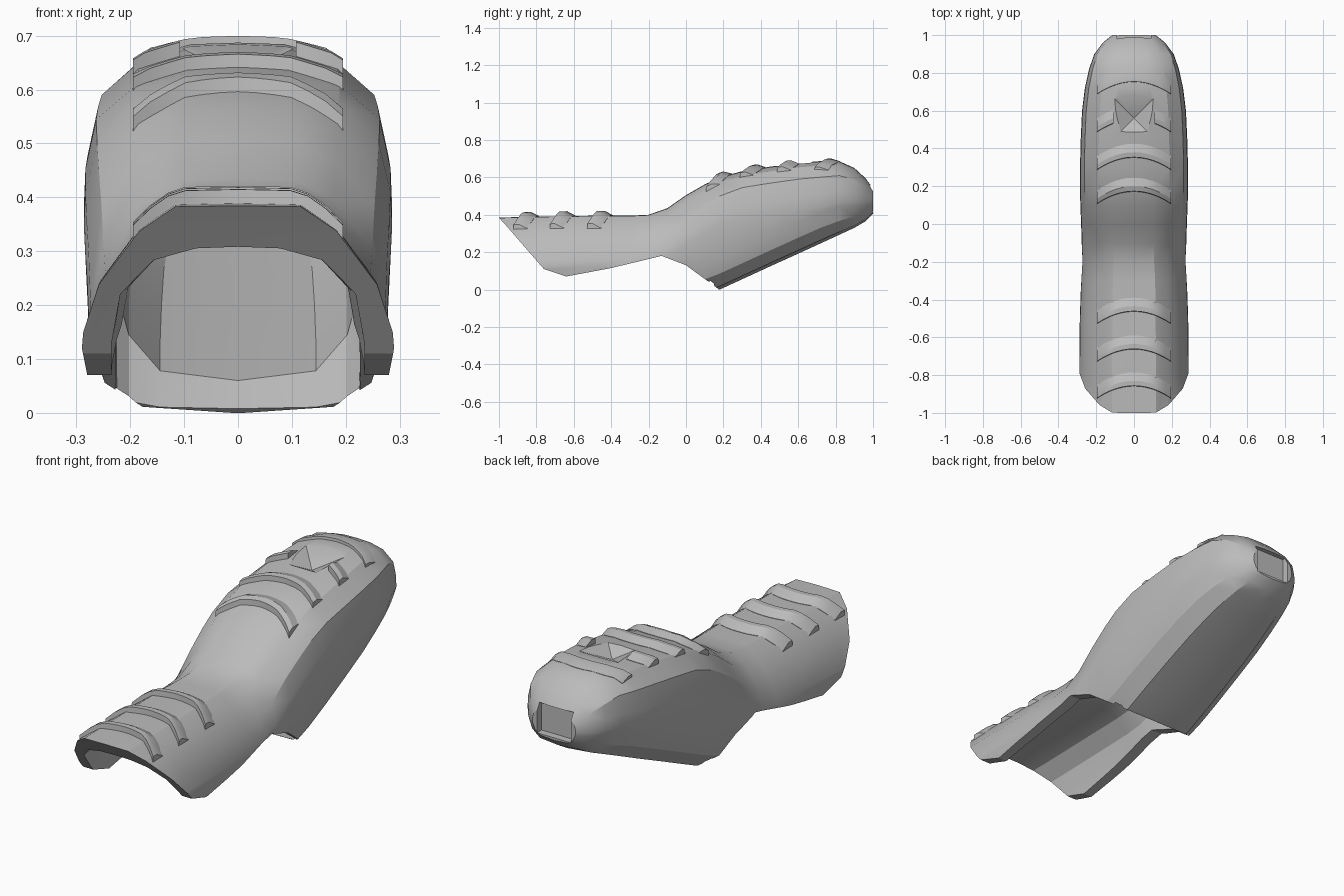
import bpy, bmesh
from math import pi
from mathutils import Vector, Matrix
from mathutils.bvhtree import BVHTree

cube = bpy.data.objects.get("Cube")
if cube:
    bpy.data.objects.remove(cube, do_unlink=True)

grey = bpy.data.materials.new("plain grey")
grey.use_nodes = True
grey.diffuse_color = (0.5, 0.5, 0.5, 1)
grey.node_tree.nodes["Principled BSDF"].inputs["Base Color"].default_value = (0.5, 0.5, 0.5, 1)


def make(name, bm):
    bmesh.ops.recalc_face_normals(bm, faces=bm.faces[:])
    me = bpy.data.meshes.new(name)
    bm.to_mesh(me)
    bm.free()
    ob = bpy.data.objects.new(name, me)
    bpy.context.scene.collection.objects.link(ob)
    me.materials.append(grey)
    return ob


def skin(name, rings):
    """Join a row of equal closed rings and cap both ends."""
    bm = bmesh.new()
    loops = [[bm.verts.new(p) for p in ring] for ring in rings]
    n = len(loops[0])
    for a, b in zip(loops, loops[1:]):
        for i in range(n):
            j = (i + 1) % n
            bm.faces.new((a[i], a[j], b[j], b[i]))
    bm.faces.new(loops[0])
    bm.faces.new(loops[-1])
    return make(name, bm)


# Width fractions and drops: sloping front shoulders, fuller rear, narrowing bottom
FRONT = [(0, 0), (.4, .002), (.63, .048), (.89, .15), (.99, .24), (1, .27)]
REAR = [(0, 0), (.33, .003), (.66, .025), (.92, .088), (.99, .18), (1, .25)]
LOWER = [(.97, .17), (.87, .085), (.62, .018), (0, 0)]


def section(y, w, top, bot, rear):
    k = min(1, (top - bot) / .45)
    half = []
    for (f, d), (g, e) in zip(FRONT, REAR):
        half.append(((f + (g - f) * rear) * w, top - (d + (e - d) * rear) * k))
    half += [(f * w, bot + d * k) for f, d in LOWER]
    full = half + [(-x, z) for x, z in half[-2:0:-1]]
    return [Vector((x, y, z)) for x, z in full]


# y, half width, top, bottom
STATIONS = [
    (-1, .29, .385, -.1), (-.8, .29, .39, -.1), (-.5, .287, .395, -.1),
    (-.3, .28, .395, -.1), (-.2, .275, .4, -.09), (-.1, .277, .435, -.06),
    (0, .28, .505, -.03), (.1, .284, .562, -.03), (.18, .286, .6, 0),
    (.3, .286, .633, .055), (.45, .282, .657, .124), (.6, .275, .678, .192),
    (.72, .26, .687, .247), (.82, .238, .686, .293), (.9, .21, .65, .33),
    (.96, .165, .595, .365), (1, .115, .54, .405)]

shell = skin("shell", [section(*s, min(1, max(0, (s[0] + .3) / .6))) for s in STATIONS])

# Hollow inside, open below at the front
inner = [(y, w - .053, t - .08, b + .06 if y > .15 else -.25)
         for y, w, t, b in STATIONS if y < .85]
inner[0] = (-1.2,) + inner[0][1:]
hollow = skin("hollow_cutter", [section(*s, 1) for s in inner])

# Side outline of the open lower edge
EDGE = [(-1.1, .495), (-.96, .34), (-.76, .11), (-.64, .07), (-.4, .115),
        (-.13, .18), (0, .13), (.18, -.002), (.18, -.4), (-1.1, -.4)]
edge = skin("edge_cutter", [[Vector((x, y, z)) for y, z in EDGE] for x in (-.6, .6)])

# Pyramid pit on top and tall recess at the back
bm = bmesh.new()
bmesh.ops.create_cone(bm, cap_ends=True, segments=4, radius1=.002, radius2=.28, depth=.1,
                      matrix=Matrix.Translation((0, .56, .675)) @ Matrix.Rotation(pi / 4, 4, "Z"))
pit = make("pit_cutter", bm)
recess = skin("recess_cutter", [
    [Vector((sx * .09, y, .487 + sz * .07)) for sx, sz in ((-1, -1), (1, -1), (1, 1), (-1, 1))]
    for y in (.965, 1.1)])

bpy.context.view_layer.objects.active = shell
for cutter in (hollow, edge, pit, recess):
    cutter.hide_render = True
    mod = shell.modifiers.new(cutter.name, "BOOLEAN")
    mod.operation = "DIFFERENCE"
    mod.solver = "EXACT"
    mod.object = cutter
    bpy.ops.object.modifier_apply(modifier=mod.name)
    bpy.data.objects.remove(cutter, do_unlink=True)

# Curved grip ridges following the top surface
bm = bmesh.new()
bm.from_mesh(shell.data)
tree = BVHTree.FromBMesh(bm)
bm.free()


def ridge(name, y_end, lift, t0=-1, t1=1, steps=12):
    rings = []
    for i in range(steps + 1):
        t = t0 + (t1 - t0) * i / steps
        x, y = .195 * t, y_end + .065 * (1 - t * t)
        ring = []
        for dy, up in ((0, -.02), (.004, lift), (.03, lift), (.075, .002), (.075, -.02)):
            hit = tree.ray_cast(Vector((x, y + dy, 2)), Vector((0, 0, -1)))[0]
            ring.append(Vector((x, y + dy, hit.z + up)))
        rings.append(ring)
    return skin(name, rings)


parts = [shell]
for i, y in enumerate((-.925, -.73, -.53)):
    parts.append(ridge(f"front_ridge_{i + 1}", y, .026))
for i, (y, lift) in enumerate(((.105, .026), (.285, .024), (.685, .013))):
    parts.append(ridge(f"rear_ridge_{i + 1}", y, lift))
for side, a, b in (("right", -1, -.55), ("left", .55, 1)):
    parts.append(ridge(f"split_ridge_{side}", .485, .026, a, b, 4))

# Smooth faces with crisp edges
bpy.ops.object.select_all(action="DESELECT")
for ob in parts:
    ob.select_set(True)
bpy.context.view_layer.objects.active = shell
bpy.ops.object.shade_smooth_by_angle(angle=pi / 7)
